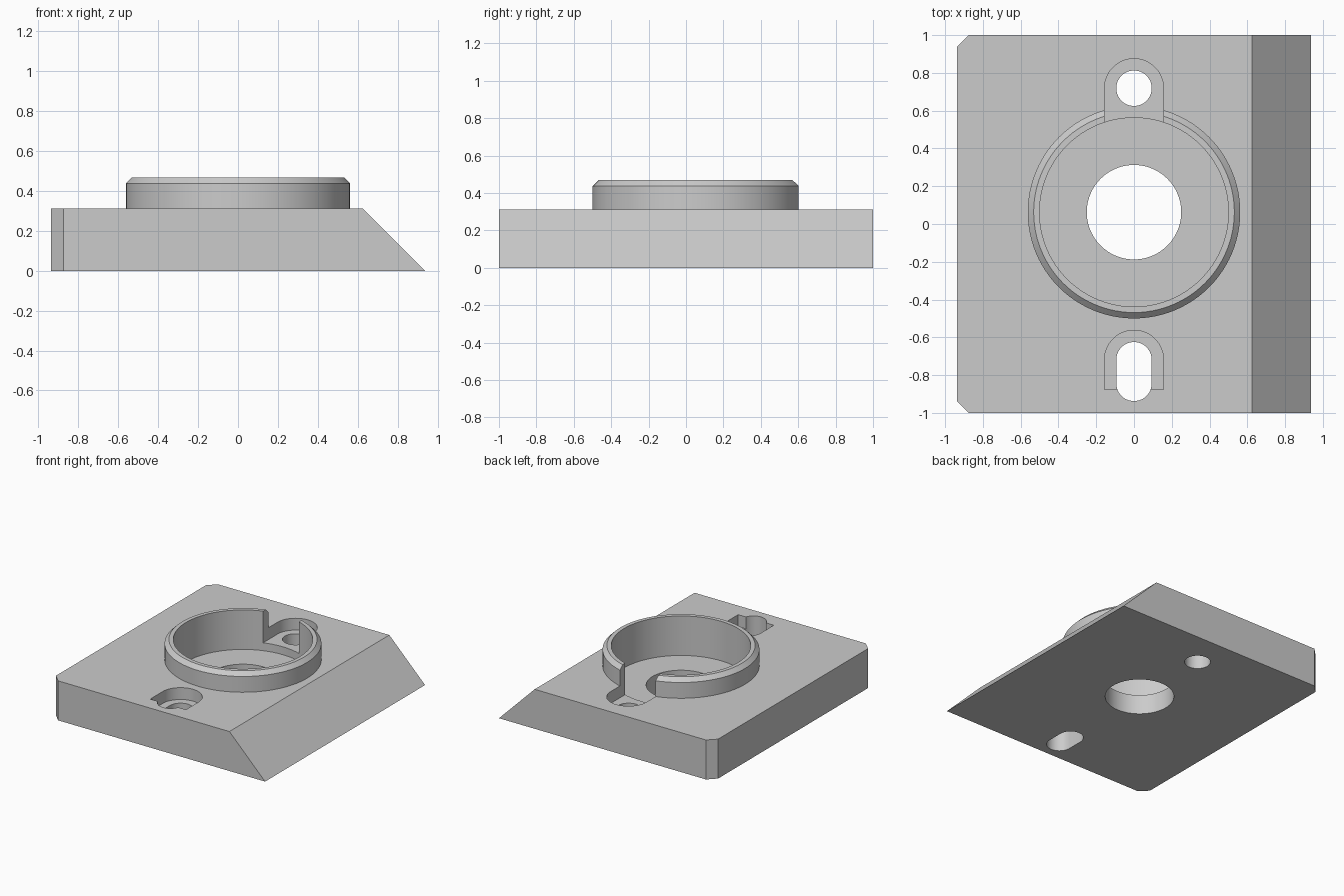
import bpy, bmesh
from math import cos, sin, pi, radians

cube = bpy.data.objects.get("Cube")
if cube:
    bpy.data.objects.remove(cube, do_unlink=True)

U = 1 / 16          # one design unit
TOP = 5 * U         # plate thickness
POCKET = 3.5 * U    # floor of the screw pockets

grey = bpy.data.materials.new("plain_grey")
grey.use_nodes = True
grey.diffuse_color = (0.6, 0.6, 0.6, 1)
grey.node_tree.nodes["Principled BSDF"].inputs["Base Color"].default_value = (0.6, 0.6, 0.6, 1)


def arc(r, cy, start=0, end=2 * pi, n=96):
    """Points on an arc about (0, cy); a full circle leaves out the repeated end."""
    full = end - start > 6.28
    count = n if full else n + 1
    return [(r * cos(start + (end - start) * i / n), cy + r * sin(start + (end - start) * i / n))
            for i in range(count)]


def loft(name, layers):
    """Solid through stacked outlines, each given as (points, z)."""
    bm = bmesh.new()
    rings = [[bm.verts.new((x, y, z)) for x, y in pts] for pts, z in layers]
    n = len(rings[0])
    bm.faces.new(rings[0][::-1])
    bm.faces.new(rings[-1])
    for a, b in zip(rings, rings[1:]):
        for i in range(n):
            j = (i + 1) % n
            bm.faces.new((a[i], a[j], b[j], b[i]))
    mesh = bpy.data.meshes.new(name)
    bm.to_mesh(mesh)
    bm.free()
    mesh.materials.append(grey)
    obj = bpy.data.objects.new(name, mesh)
    bpy.context.collection.objects.link(obj)
    return obj


def combine(target, tool, operation):
    """Apply a boolean and remove the tool."""
    bpy.context.view_layer.objects.active = target
    mod = target.modifiers.new(tool.name, "BOOLEAN")
    mod.operation = operation
    mod.solver = "EXACT"
    mod.object = tool
    tool.hide_render = True
    bpy.ops.object.modifier_apply(modifier=mod.name)
    bpy.data.objects.remove(tool, do_unlink=True)


def cut(name, outline, low, high):
    combine(plate, loft(name, [(outline, low), (outline, high)]), "DIFFERENCE")


# Plate with two clipped corners and one sloping side
def plate_outline(right):
    left, c = -15 * U, U
    return [(right, -1), (right, 1), (left + c, 1), (left, 1 - c), (left, c - 1), (left + c, -1)]


plate = loft("mounting_plate", [(plate_outline(15 * U), 0), (plate_outline(10 * U), TOP)])

# Raised collar with a chamfered rim
collar = loft("collar", [(arc(9 * U, U), 3 * U), (arc(9 * U, U), 7 * U), (arc(8.5 * U, U), 7.5 * U)])
combine(plate, collar, "UNION")

# Round seat and central through hole
cut("seat_cutter", arc(8 * U, U), 2.5 * U, 1)
cut("centre_hole_cutter", arc(4 * U, U), -1, 1)

# Rear screw pocket opening through the collar, with a round hole
half = 2.5 * U
rear = arc(half, 11.5 * U, 0, pi, 40) + [(-half, 7 * U), (half, 7 * U)]
cut("rear_pocket_cutter", rear, POCKET, 1)
cut("rear_hole_cutter", arc(1.5 * U, 11.5 * U, n=48), -1, 1)

# Front screw pocket with a square end and a slotted hole
front = arc(half, -11.5 * U, 0, pi, 40) + [(-half, -14 * U), (half, -14 * U)]
cut("front_pocket_cutter", front, POCKET, 1)
slot = arc(1.5 * U, -11.5 * U, 0, pi, 24) + arc(1.5 * U, -13.5 * U, pi, 2 * pi, 24)
cut("front_slot_cutter", slot, -1, 1)

# Smooth the round walls, keep the edges crisp
bpy.ops.object.select_all(action="DESELECT")
plate.select_set(True)
bpy.context.view_layer.objects.active = plate
bpy.ops.object.shade_smooth_by_angle(angle=radians(25))
